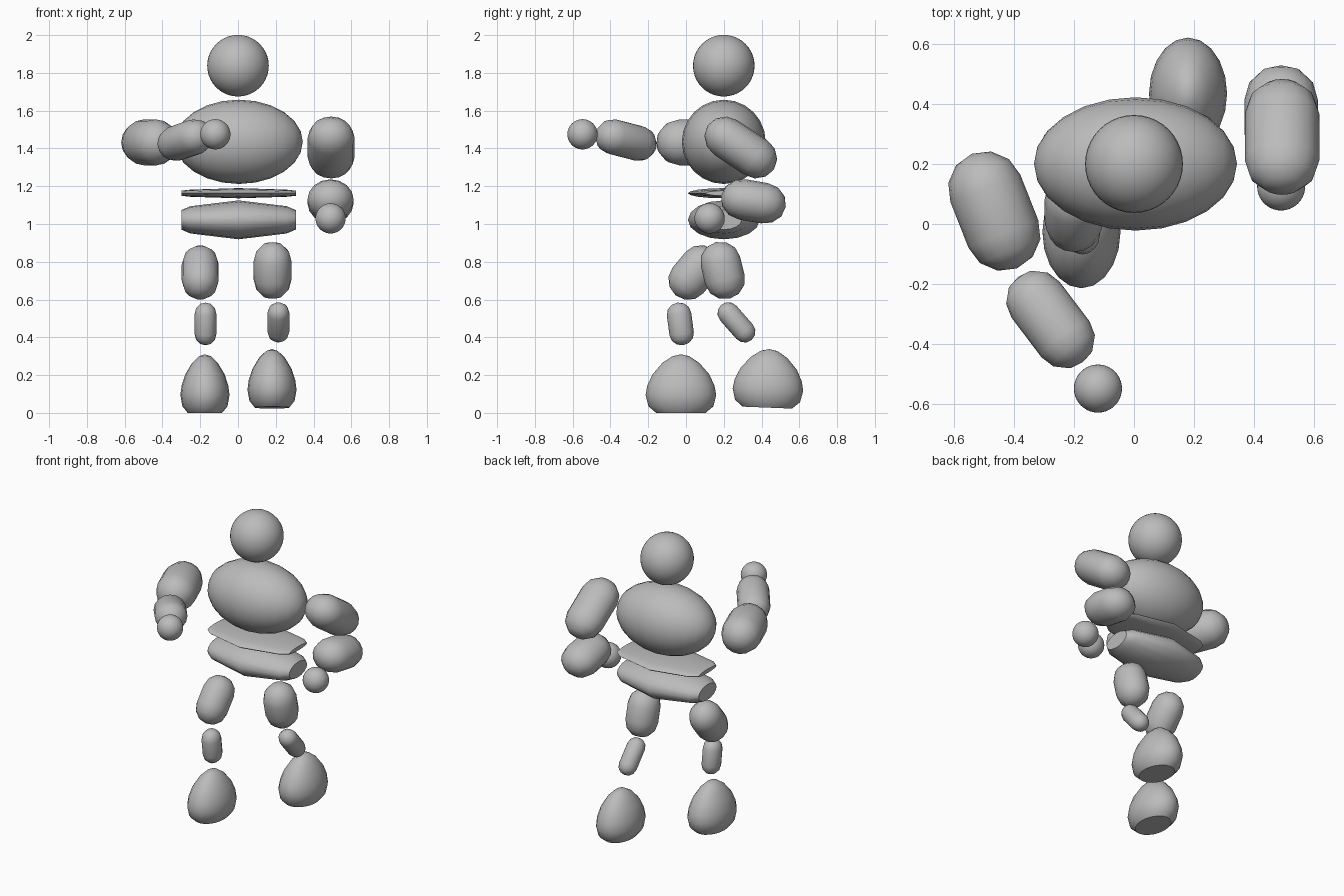
import bpy, bmesh
from math import sin, cos, pi, radians
from mathutils import Vector, Matrix

cube = bpy.data.objects.get("Cube")
if cube:
    bpy.data.objects.remove(cube, do_unlink=True)

grey = bpy.data.materials.new("plain_grey")
grey.use_nodes = True
colour = (0.5, 0.5, 0.5, 1)
grey.diffuse_color = colour
grey.node_tree.nodes["Principled BSDF"].inputs["Base Color"].default_value = colour


def lathe(name, profile, centre, axis=(0, 0, 1), scale=(1, 1), sides=16):
    """Spin (radius, height) points about an axis; scale sets the two widths."""
    w = Vector(axis).normalized()
    # the first width lies level, the second is square to it and to the axis
    u = Vector((1, 0, 0)) if abs(w.x) < 0.01 else Vector((-w.y, w.x, 0)).normalized()
    if abs(w.x) > 0.99:
        u = Vector((0, 1, 0))
    v = w.cross(u)
    bm = bmesh.new()
    rings = []
    for r, h in profile:
        count = sides if r > 0 else 1
        rings.append([bm.verts.new(Vector(centre) + w * h
                      + u * (r * scale[0] * cos(2 * pi * i / sides))
                      + v * (r * scale[1] * sin(2 * pi * i / sides)))
                      for i in range(count)])
    for a, b in zip(rings, rings[1:]):
        for i in range(sides):
            j = (i + 1) % sides
            corners = [a[i % len(a)], a[j % len(a)], b[j % len(b)], b[i % len(b)]]
            bm.faces.new(list(dict.fromkeys(corners)))
    # flat caps on open ends
    for ring in (rings[0], rings[-1]):
        if len(ring) > 1:
            bm.faces.new(ring)
    bmesh.ops.recalc_face_normals(bm, faces=bm.faces)
    mesh = bpy.data.meshes.new(name)
    bm.to_mesh(mesh)
    bm.free()
    mesh.materials.append(grey)
    mesh.shade_smooth()
    mesh.set_sharp_from_angle(angle=radians(40))
    obj = bpy.data.objects.new(name, mesh)
    bpy.context.collection.objects.link(obj)
    return obj


def arc(steps):
    return [(sin(pi * i / steps) if 0 < i < steps else 0, -cos(pi * i / steps))
            for i in range(steps + 1)]


def ball(name, centre, r):
    lathe(name, [(x * r, z * r) for x, z in arc(20)], centre, sides=40)


def limb(name, centre, half, widths):
    """Capsule whose straight part runs from centre - half to centre + half."""
    length, cap = Vector(half).length, sum(widths) / 2
    points = arc(6)
    profile = ([(r, h * cap - length) for r, h in points[:4]]
               + [(r, h * cap + length) for r, h in points[3:]])
    lathe(name, profile, centre, half, widths)


# Head and chest
ball("head", (0, 0.2, 1.838), 0.163)
lathe("chest", [(r, h * 0.338) for r, h in arc(12)], (0.005, 0.2, 1.435),
      (1, 0, 0), (0.222, 0.223), 24)

# Thin waist plate and thicker pelvis share one tapered outline
taper = [(0.5, -0.303), (0.7, -0.255), (1, 0), (0.7, 0.255), (0.5, 0.303)]
for name, z, thick in (("waist_plate", 1.163, 0.027), ("pelvis", 1.022, 0.103)):
    lathe(name, taper, (0.003, 0.2, z), (1, 0, 0), (0.19, thick))

# Right arm reaching forward across the front
limb("right_upper_arm", (-0.465, 0.043, 1.432), (0.03, -0.076, 0), (0.125, 0.122))
limb("right_forearm", (-0.278, -0.318, 1.444), (0.05, -0.066, 0.017), (0.1, 0.094))
ball("right_hand", (-0.12, -0.548, 1.475), 0.08)

# Left arm bent behind the body
limb("left_upper_arm", (0.493, 0.29, 1.405), (0, 0.078, -0.052), (0.124, 0.11))
limb("left_forearm", (0.49, 0.357, 1.12), (0, 0.058, -0.01), (0.122, 0.108))
ball("left_hand", (0.49, 0.125, 1.03), 0.08)

# Legs in mid stride
limb("right_thigh", (-0.2, 0.045, 0.743), (0, 0.035, 0.042), (0.098, 0.106))
limb("left_thigh", (0.183, 0.194, 0.754), (0, 0.012, -0.049), (0.1, 0.107))
limb("right_shin", (-0.172, -0.03, 0.471), (0, 0.007, -0.052), (0.058, 0.065))
limb("left_shin", (0.214, 0.267, 0.479), (0, 0.043, -0.049), (0.058, 0.058))

# Egg-shaped feet with flat soles
egg = [(0.7, 0), (0.92, 0.035), (1, 0.095), (0.95, 0.145), (0.8, 0.205),
       (0.52, 0.265), (0.24, 0.3), (0, 0.31)]
lathe("right_foot", egg, (-0.175, -0.027, 0), (0, 0, 1), (0.13, 0.187), 20)
lathe("left_foot", egg, (0.18, 0.43, 0.028), (0, 0.04, 1), (0.13, 0.187), 20)
